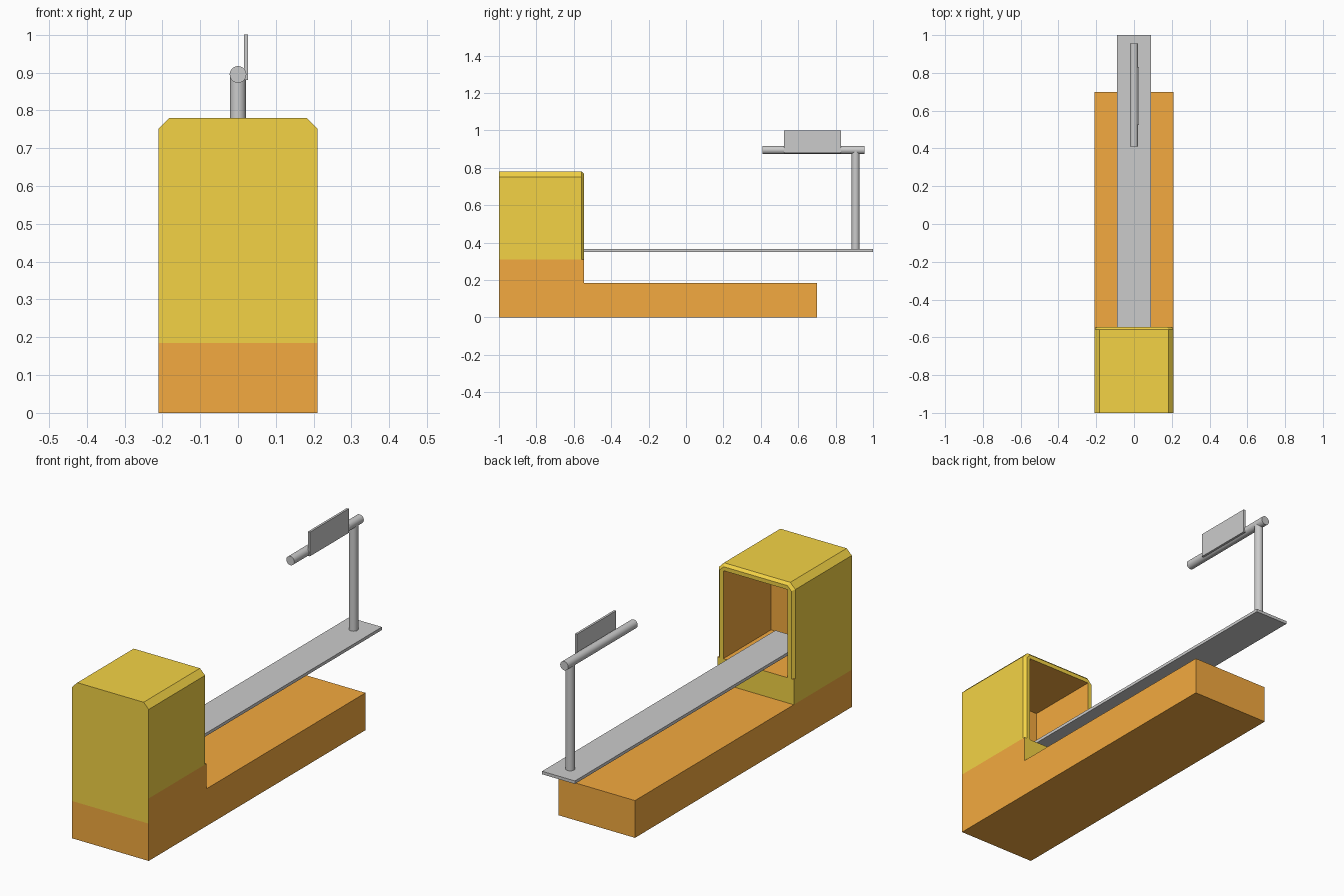
import bpy, bmesh
from math import radians
from mathutils import Matrix, Vector

if "Cube" in bpy.data.objects:
    bpy.data.objects.remove(bpy.data.objects["Cube"])


def material(name, rgb):
    m = bpy.data.materials.new(name)
    m.diffuse_color = (*rgb, 1)
    m.use_nodes = True
    m.node_tree.nodes["Principled BSDF"].inputs["Base Color"].default_value = m.diffuse_color
    return m


ORANGE = material("orange", (0.9, 0.4, 0.05))
YELLOW = material("yellow", (0.9, 0.65, 0.06))


def finish(bm, name, mats=()):
    bmesh.ops.recalc_face_normals(bm, faces=bm.faces)
    me = bpy.data.meshes.new(name)
    bm.to_mesh(me)
    bm.free()
    for m in mats:
        me.materials.append(m)
    ob = bpy.data.objects.new(name, me)
    bpy.context.collection.objects.link(ob)
    return ob


def box_bm(lo, hi):
    lo, hi = Vector(lo), Vector(hi)
    bm = bmesh.new()
    bmesh.ops.create_cube(bm, size=1, matrix=Matrix.Translation((lo + hi) / 2)
                          @ Matrix.Diagonal((*(hi - lo), 1)))
    bm.normal_update()
    return bm


def rod(name, start, end, radius):
    a, b = Vector(start), Vector(end)
    rot = (b - a).to_track_quat('Z', 'Y').to_matrix().to_4x4()
    bm = bmesh.new()
    bmesh.ops.create_cone(bm, cap_ends=True, segments=32, radius1=radius, radius2=radius,
                          depth=(b - a).length, matrix=Matrix.Translation((a + b) / 2) @ rot)
    ob = finish(bm, name)
    bpy.ops.object.select_all(action='DESELECT')
    ob.select_set(True)
    bpy.context.view_layer.objects.active = ob
    bpy.ops.object.shade_smooth_by_angle(angle=radians(35))


# Long base slab
finish(box_bm((-0.21, -1, 0), (0.21, 0.7, 0.185)), "base", [ORANGE])

# Plinth under the housing: right side and floor orange, the rest yellow
bm = box_bm((-0.21, -1, 0.185), (0.21, -0.545, 0.31))
for f in bm.faces:
    f.material_index = 0 if f.normal.x > 0.5 or f.normal.z > 0.5 else 1
bmesh.ops.delete(bm, geom=[f for f in bm.faces if f.normal.z < -0.5], context='FACES')
finish(bm, "housing_plinth", [ORANGE, YELLOW])

# Hollow housing: arch sections from the front, round the rim, and back inside
# each section: y, half width, top height, corner chamfer, material of the strip leading to it
sections = [(-1, 0.21, 0.78, 0.028, 1), (-0.558, 0.21, 0.78, 0.028, 1),
            (-0.545, 0.197, 0.767, 0.022, 1), (-0.545, 0.177, 0.747, 0, 1),
            (-0.92, 0.177, 0.747, 0, 0)]
bm = bmesh.new()
rings = []
for y, w, top, c, mat in sections:
    pts = [(-w, 0.31), (-w, top - c), (-w + c, top), (w - c, top), (w, top - c), (w, 0.31)]
    ring = [bm.verts.new((x, y, z)) for x, z in pts]
    if rings:
        for i in range(5):
            f = bm.faces.new((rings[-1][i], rings[-1][i + 1], ring[i + 1], ring[i]))
            f.material_index = mat
    rings.append(ring)
bm.faces.new(rings[0]).material_index = 1
bm.faces.new(rings[-1]).material_index = 0
bmesh.ops.remove_doubles(bm, verts=bm.verts, dist=1e-5)
finish(bm, "housing", [ORANGE, YELLOW])

# Sliding arm, upright post, crossbar and flag plate
finish(box_bm((-0.09, -0.83, 0.35), (0.09, 1, 0.365)), "sliding_arm")
rod("post", (0, 0.907, 0.36), (0, 0.907, 0.89), 0.021)
rod("crossbar", (0, 0.41, 0.895), (0, 0.955, 0.895), 0.022)
finish(box_bm((0.016, 0.525, 0.88), (0.027, 0.83, 1.0)), "flag_plate")
